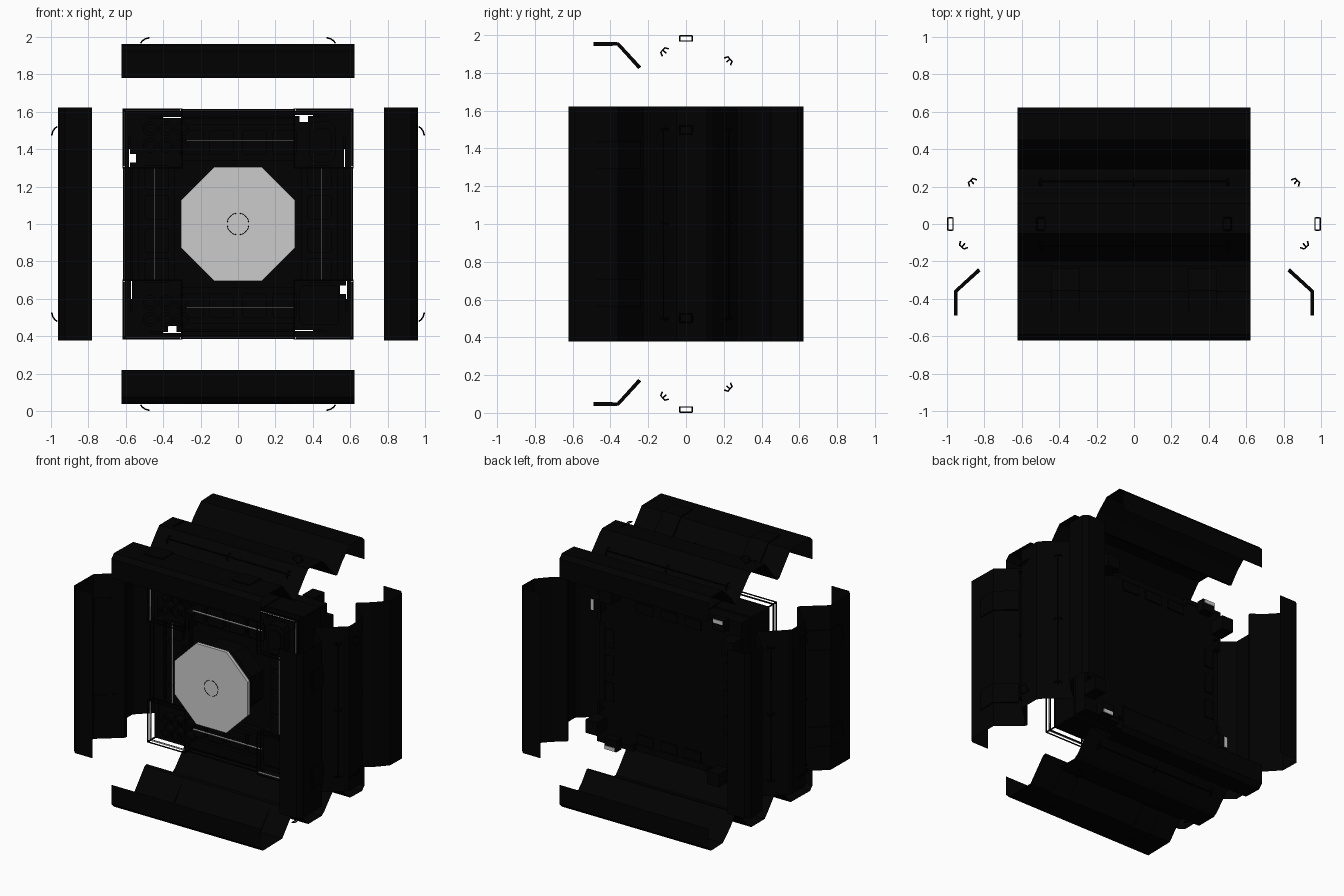
import bpy, bmesh
from math import pi, cos, sin
from mathutils import Matrix, Vector

cube = bpy.data.objects.get("Cube")
if cube:
    bpy.data.objects.remove(cube, do_unlink=True)


def material(name, v):
    m = bpy.data.materials.new(name)
    m.use_nodes = True
    m.diffuse_color = (v, v, v, 1)
    bsdf = m.node_tree.nodes["Principled BSDF"]
    bsdf.inputs["Base Color"].default_value = (v, v, v, 1)
    return m


BLACK = material("black_metal", 0.0002)
GREY = material("light_grey", 0.6)


def turn(k):
    """Quarter turns about the depth axis through the model centre."""
    return Matrix.Translation((0, 0, 1)) @ Matrix.Rotation(k * pi / 2, 4, 'Y')


def add(name, bm, mat, k=0):
    mesh = bpy.data.meshes.new(name)
    bm.to_mesh(mesh)
    bm.free()
    mesh.materials.append(mat)
    ob = bpy.data.objects.new(name, mesh)
    ob.matrix_world = turn(k)
    bpy.context.collection.objects.link(ob)
    return ob


def box(name, x0, x1, y0, y1, z0, z1, mat=BLACK, k=0, bevel=0):
    bm = bmesh.new()
    c = Vector((x0 + x1, y0 + y1, z0 + z1)) / 2
    size = (x1 - x0, y1 - y0, z1 - z0, 1)
    bmesh.ops.create_cube(bm, size=1, matrix=Matrix.Translation(c) @ Matrix.Diagonal(size))
    if bevel:
        edges = [e for e in bm.edges if abs((e.verts[0].co - e.verts[1].co).y) > 1e-4]
        bmesh.ops.bevel(bm, geom=edges, offset=bevel, segments=2, affect='EDGES', profile=0.5)
    return add(name, bm, mat, k)


def cylinder(name, x, z, y0, y1, r, sides, mat=BLACK, k=0, r2=None):
    bm = bmesh.new()
    spin = Matrix.Rotation(pi / sides, 4, 'Z')
    m = Matrix.Translation((x, (y0 + y1) / 2, z)) @ Matrix.Rotation(pi / 2, 4, 'X') @ spin
    bmesh.ops.create_cone(bm, cap_ends=True, segments=sides, radius1=r,
                          radius2=r2 or r, depth=y1 - y0, matrix=m)
    return add(name, bm, mat, k)


def sheet(name, profile, x0, x1, mat, k, thick=0):
    """Folded sheet: a depth/height profile swept along the panel."""
    bm = bmesh.new()
    rows = [[bm.verts.new((x, y, z)) for y, z in profile] for x in (x0, x1)]
    for i in range(len(profile) - 1):
        bm.faces.new((rows[0][i], rows[1][i], rows[1][i + 1], rows[0][i + 1]))
    ob = add(name, bm, mat, k)
    if thick:
        mod = ob.modifiers.new("thickness", 'SOLIDIFY')
        mod.thickness = thick
        mod.offset = 0
    return ob


def rod(name, points, r, mat=BLACK, k=0, cyclic=False):
    cu = bpy.data.curves.new(name, 'CURVE')
    cu.dimensions = '3D'
    cu.bevel_depth = r
    cu.bevel_resolution = 1
    sp = cu.splines.new('POLY')
    sp.points.add(len(points) - 1)
    for p, co in zip(sp.points, points):
        p.co = (*co, 1)
    sp.use_cyclic_u = cyclic
    cu.materials.append(mat)
    ob = bpy.data.objects.new(name, cu)
    ob.matrix_world = turn(k)
    bpy.context.collection.objects.link(ob)


# Folded outer panel: three humps with lips at front and back
front_half = [(-.622, .78), (-.622, .925), (-.59, .957), (-.36, .953), (-.225, .79), (-.2, .785)]
middle = [(-.08, .93), (-.05, .962), (.11, .962), (.14, .94), (.275, .79), (.295, .785)]
back_half = [(.36, .87), (.45, .953), (.59, .957), (.622, .925), (.622, .78)]
pad = [(-.49, .953), (-.36, .953), (-.245, .827)]
W = .622

for k in range(4):
    sheet("outer_panel", front_half + middle + back_half, -W, W, BLACK, k)
    for s in (-1, 1):
        # Raised pads on the front hump
        a, b = sorted((s * .29, s * .44))
        sheet("panel_pad", pad, a, b, BLACK, k, .02)
        # Curved grip loop on the crest
        arc = [(.52, .968), (.512, .978), (.5, .988), (.475, .996)]
        left = [(s * x, -.033, z) for x, z in arc]
        right = [(s * x, .033, z) for x, z in reversed(arc)]
        rod("crest_grip", left + right, .004, BLACK, k, True)
    # Long rails on both slopes of the middle hump, held by bent wire clamps
    for y, z, n, t in ((-.105, .905, (-.76, .65), (.65, .76)), (.215, .857, (.75, .66), (.66, -.75))):
        crown = [y + n[0] * .018, z + n[1] * .018]
        rod("slope_rail", [(-.51, y, z), (-.5, *crown), (.5, *crown), (.51, y, z)], .004, BLACK, k)
        for x in (-.5, 0, .5):
            bend = [(x, y + t[0] * a + n[0] * h, z + t[1] * a + n[1] * h)
                    for a, h in ((-.026, .004), (-.016, .024), (.016, .024), (.026, .004))]
            rod("rail_clamp", bend, .005, BLACK, k)

# Core body
box("back_plate", -.545, .545, .1, .2, -.545, .545, bevel=.06)
box("core_body", -.52, .52, -.06, .1, -.52, .52)

# Corner block sections (x0, x1, z0, z1) that leave a square hole and two slits open
SECTIONS = [(.3, .568, .3, .545), (.572, .605, .3, .545), (.568, .572, .47, .545),
            (.375, .605, .545, .578), (.3, .33, .545, .578), (.47, .605, .578, .582),
            (.3, .605, .582, .605)]

for k in range(4):
    # Edge beams with framed cells
    box("edge_beam", -.3, .3, -.13, .16, .53, .615, BLACK, k)
    box("inner_beam", -.3, .3, -.1, -.05, .34, .53, BLACK, k)
    for x in (-.25, -.09, .09, .25):
        box("beam_cell", x - .065, x + .065, -.14, -.1, .37, .5, BLACK, k, .012)
    for x in (-.2, 0, .2):
        box("back_vent", x - .07, x + .07, .2, .21, .46, .53, BLACK, k)
    # Corner blocks with outer skins and rear lugs
    for x0, x1, z0, z1 in SECTIONS:
        box("corner_block", x0, x1, -.13, .2, z0, z1, BLACK, k)
    box("corner_side_skin", .605, .618, -.1, .1, .31, .618, BLACK, k)
    box("corner_top_skin", .31, .605, -.1, .1, .605, .618, BLACK, k)
    box("rear_lug", .4, .5, .2, .32, .52, .615, BLACK, k)
    box("rear_side_lug", .53, .615, .2, .26, .4, .5, BLACK, k)
    box("lug_marker", .585, .612, .26, .265, .41, .49, GREY, k)
    # Thin cage rods in front of each corner
    for y in (-.2, -.16):
        ring = [(a, y, b) for a, b in ((.3, .3), (.615, .3), (.615, .615), (.3, .615))]
        rod("corner_cage", ring, .006, BLACK, k, True)
    for a, b in ((.3, .615), (.615, .3), (.615, .615)):
        rod("cage_post", [(a, -.2, b), (a, .1, b)], .006, BLACK, k)
    for z in (.6, .57):
        rod("front_rail", [(-.3, -.19, z), (.3, -.19, z)], .006, BLACK, k)
    # Pale strips lining the inside of the frame
    box("outer_strip", -.6, .6, -.185, -.17, .606, .609, GREY, k)
    box("inner_strip", -.3, .3, -.155, -.14, .445, .448, GREY, k)

# Canister clusters on the -x corners
for s in (-1, 1):
    for i in range(3):
        for j in range(2):
            x, z = -.47 + i * .085, s * (.42 + j * .09)
            cylinder("canister", x, z, -.19, -.1, .04, 12)
            cylinder("canister_cap", x, z, -.2, -.19, .025, 12)

# Equipment on the +x corners
box("equipment_pod", .38, .52, -.2, -.1, .33, .55, bevel=.04)
box("pod_lid", .4, .5, -.21, -.2, .37, .51, bevel=.03)
box("flat_cover", .33, .54, -.17, -.1, -.54, -.33, bevel=.02)

# Central octagonal disc on a stepped hub
cylinder("octagon_disc", 0, 0, -.32, -.295, .33, 8, GREY)
cylinder("hub_step", 0, 0, -.295, -.2, .24, 8, GREY, r2=.29)
cylinder("hub_base", 0, 0, -.2, -.05, .27, 8)
for q in range(4):
    angles = [q * pi / 2 + .12 + t * (pi / 2 - .24) / 8 for t in range(9)]
    rod("centre_ring_arc", [(.058 * cos(a), -.32, .058 * sin(a)) for a in angles], .002)
